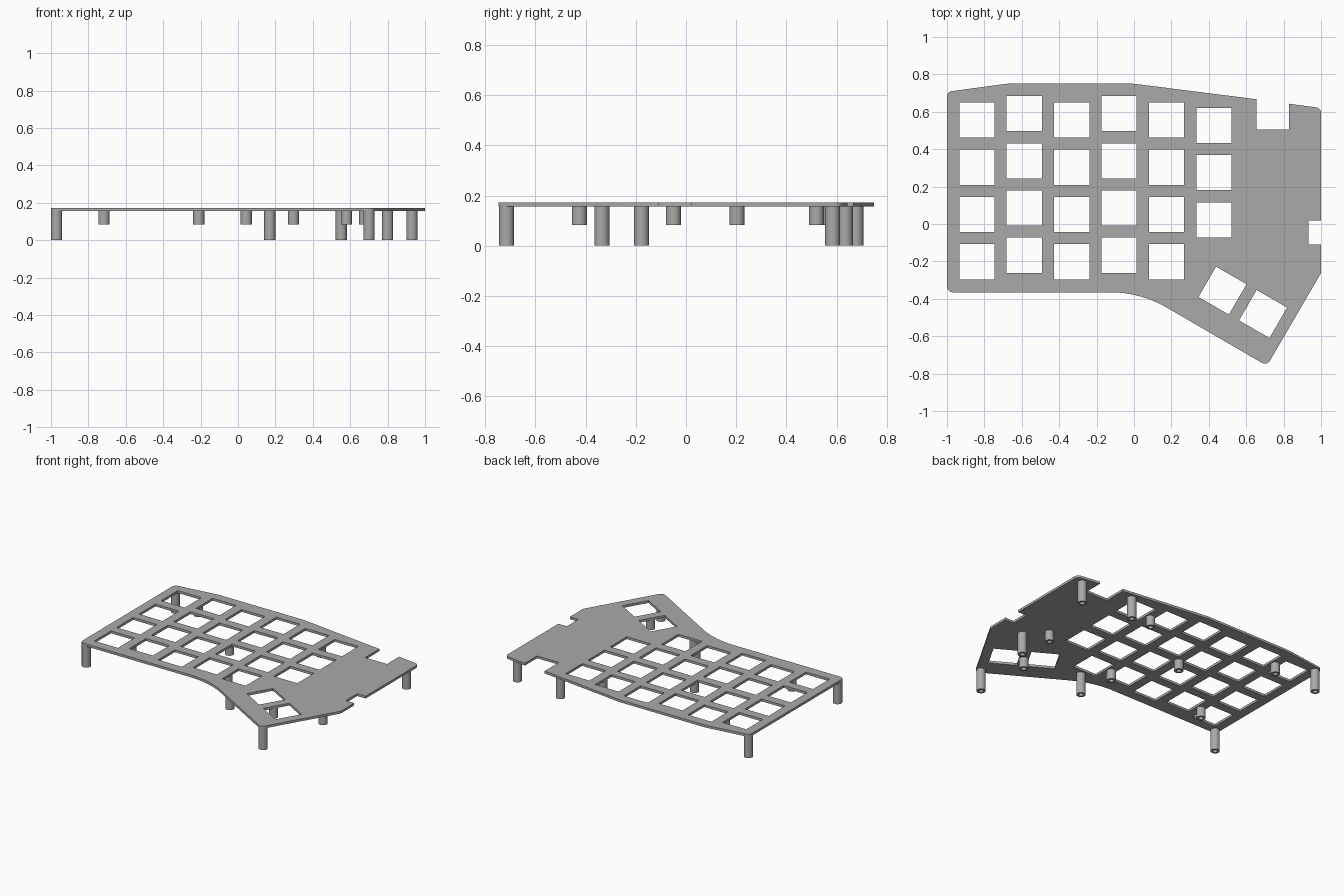
import bpy, bmesh, math
from mathutils import Vector, Matrix

cube = bpy.data.objects.get("Cube")
if cube:
    bpy.data.objects.remove(cube, do_unlink=True)

PLATE_BOTTOM, PLATE_TOP = 0.156, 0.173
KEY, PITCH = 0.188, 0.2525

grey = bpy.data.materials.new("plain grey")
grey.use_nodes = True
COLOUR = (0.4, 0.4, 0.4, 1)
grey.diffuse_color = COLOUR
grey.node_tree.nodes["Principled BSDF"].inputs["Base Color"].default_value = COLOUR


def rounded(corners):
    """Turn (x, y, radius) corners into points, with a fillet at each radius."""
    points = []
    for i, (x, y, r) in enumerate(corners):
        p = Vector((x, y))
        if r == 0:
            points.append(p)
            continue
        a = (Vector(corners[i - 1][:2]) - p).normalized()
        b = (Vector(corners[(i + 1) % len(corners)][:2]) - p).normalized()
        half = a.angle(b) / 2
        centre = p + (a + b).normalized() * r / math.sin(half)
        start = p + a * r / math.tan(half) - centre
        end = p + b * r / math.tan(half) - centre
        sweep = start.angle_signed(end)
        for k in range(9):
            points.append(centre + Matrix.Rotation(-sweep * k / 8, 2) @ start)
    return points


def key_hole(x, y, angle=0):
    h = KEY / 2
    turn = Matrix.Rotation(angle, 2)
    return [Vector((x, y)) + turn @ Vector(c) for c in ((-h, -h), (h, -h), (h, h), (-h, h))]


def smooth(obj):
    bpy.ops.object.select_all(action='DESELECT')
    obj.select_set(True)
    bpy.context.view_layer.objects.active = obj
    bpy.ops.object.shade_smooth_by_angle(angle=math.radians(30))


# Plate outline with two connector notches and a curved waist
outline = rounded([
    (-1, 0.707, 0.03), (-0.68, 0.75, 0.15), (0, 0.75, 0.15),
    (0.655, 0.667, 0), (0.655, 0.505, 0), (0.83, 0.505, 0), (0.83, 0.643, 0),
    (1, 0.62, 0.03), (1, 0.02, 0), (0.933, 0.02, 0), (0.933, -0.11, 0), (1, -0.11, 0),
    (1, -0.262, 0.03), (0.711, -0.758, 0.03), (0.034, -0.365, 0.6), (-1, -0.365, 0.03)])

# Staggered key columns and the two angled thumb keys
holes = []
for col, (top, rows) in enumerate([(0.556, 4), (0.59, 4), (0.556, 4),
                                   (0.59, 4), (0.556, 4), (0.527, 3)]):
    for row in range(rows):
        holes.append(key_hole(-0.84 + col * 0.2535, top - row * PITCH))
for x, y in ((0.473, -0.356), (0.69, -0.481)):
    holes.append(key_hole(x, y, math.radians(-30)))

curve = bpy.data.curves.new("switch_plate", 'CURVE')
curve.dimensions = '2D'
curve.fill_mode = 'BOTH'
curve.extrude = (PLATE_TOP - PLATE_BOTTOM) / 2
for loop in [outline] + holes:
    spline = curve.splines.new('POLY')
    spline.points.add(len(loop) - 1)
    for point, p in zip(spline.points, loop):
        point.co = (p.x, p.y, 0, 1)
    spline.use_cyclic_u = True
curve.materials.append(grey)
plate = bpy.data.objects.new("switch_plate", curve)
plate.location.z = (PLATE_TOP + PLATE_BOTTOM) / 2
bpy.context.collection.objects.link(plate)
bpy.ops.object.select_all(action='DESELECT')
plate.select_set(True)
bpy.context.view_layer.objects.active = plate
bpy.ops.object.convert(target='MESH')
bm = bmesh.new()
bm.from_mesh(plate.data)
bmesh.ops.remove_doubles(bm, verts=bm.verts, dist=0.0001)
bmesh.ops.recalc_face_normals(bm, faces=bm.faces)
bm.to_mesh(plate.data)
bm.free()
smooth(plate)


# Hollow round standoffs under the plate
def standoff(name, x, y, foot, outer=0.03, inner=0.016):
    bm = bmesh.new()
    profile = [(outer, PLATE_BOTTOM), (outer, foot), (inner, foot), (inner, PLATE_BOTTOM)]
    verts = [bm.verts.new((r, 0, z)) for r, z in profile]
    edges = [bm.edges.new(pair) for pair in zip(verts, verts[1:])]
    bmesh.ops.spin(bm, geom=verts + edges, cent=(0, 0, 0), axis=(0, 0, 1),
                   angle=math.tau, steps=32, use_merge=True)
    bmesh.ops.remove_doubles(bm, verts=bm.verts, dist=0.0001)
    bmesh.ops.recalc_face_normals(bm, faces=bm.faces)
    # Outer walls must face away from the axis
    wall = max(bm.faces, key=lambda f: f.calc_center_median().xy.length)
    if wall.normal.xy.dot(wall.calc_center_median().xy) < 0:
        bmesh.ops.reverse_faces(bm, faces=bm.faces)
    mesh = bpy.data.meshes.new(name)
    bm.to_mesh(mesh)
    bm.free()
    mesh.materials.append(grey)
    obj = bpy.data.objects.new(name, mesh)
    obj.location = (x, y, 0)
    bpy.context.collection.objects.link(obj)
    smooth(obj)


TALL = [(-0.97, 0.677), (-0.97, -0.335), (0.17, -0.335), (0.70, -0.715),
        (0.80, -0.177), (0.93, 0.584), (0.552, 0.635)]
SHORT = [(-0.717, 0.575), (-0.717, -0.177), (-0.21, 0.203), (0.044, -0.177),
         (0.297, 0.52), (0.58, -0.425), (0.677, -0.05)]
for i, (x, y) in enumerate(TALL):
    standoff(f"tall_leg_{i + 1}", x, y, 0)
for i, (x, y) in enumerate(SHORT):
    standoff(f"short_standoff_{i + 1}", x, y, 0.083)
